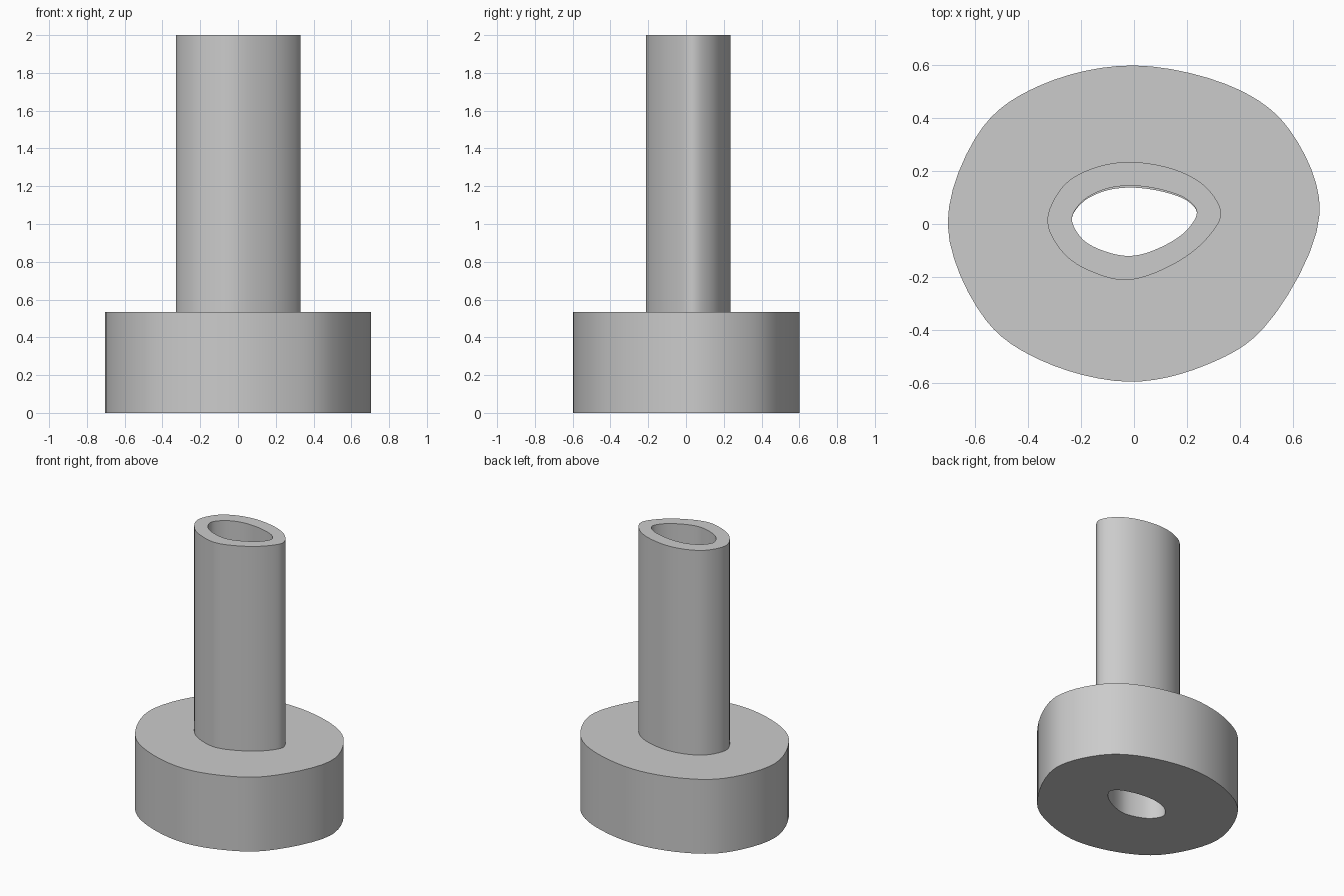
import bpy
import bmesh
import math
from mathutils import Vector

STEPS = 6
SHOULDER = 0.533
TOP = 2.0

# Remove the default object
default_cube = bpy.data.objects.get("Cube")
if default_cube:
    bpy.data.objects.remove(default_cube, do_unlink=True)

# Plain grey material
grey = bpy.data.materials.new("light grey")
grey.use_nodes = True
grey.diffuse_color = (0.6, 0.6, 0.6, 1)
grey.node_tree.nodes["Principled BSDF"].inputs["Base Color"].default_value = grey.diffuse_color


def closed_spline(points):
    """Smooth closed outline passing through the given control points."""
    controls = [Vector(point) for point in points]
    count = len(controls)
    outline = []
    for i in range(count):
        before, start, end, after = (controls[(i + k) % count] for k in (-1, 0, 1, 2))
        # Centripetal tangents keep unevenly spaced points smooth
        span_a = math.sqrt((start - before).length)
        span_b = math.sqrt((end - start).length)
        span_c = math.sqrt((after - end).length)
        leave = ((start - before) / span_a - (end - before) / (span_a + span_b)) * span_b + (end - start)
        arrive = ((after - end) / span_c - (after - start) / (span_b + span_c)) * span_b + (end - start)
        for step in range(STEPS):
            t = step / STEPS
            outline.append(start * (2 * t**3 - 3 * t**2 + 1) + leave * (t**3 - 2 * t**2 + t)
                           + end * (3 * t**2 - 2 * t**3) + arrive * (t**3 - t**2))
    return outline


def build_shell(name, rings):
    """Join a chain of (outline, height) rings with quads."""
    bm = bmesh.new()
    loops = [[bm.verts.new((p.x, p.y, height)) for p in outline] for outline, height in rings]
    for lower, upper in zip(loops, loops[1:]):
        count = len(lower)
        for i in range(count):
            j = (i + 1) % count
            bm.faces.new((lower[i], lower[j], upper[j], upper[i]))
    mesh = bpy.data.meshes.new(name)
    bm.to_mesh(mesh)
    bm.free()
    mesh.materials.append(grey)
    part = bpy.data.objects.new(name, mesh)
    bpy.context.collection.objects.link(part)
    bpy.ops.object.select_all(action="DESELECT")
    part.select_set(True)
    bpy.context.view_layer.objects.active = part
    bpy.ops.object.shade_smooth_by_angle(angle=math.radians(35))
    return part


# Free-form outlines, counter-clockwise from the right-hand end
flange = closed_spline([(.703, .04), (.59, .355), (.4, .507), (0, .6), (-.355, .525), (-.57, .37),
                        (-.705, 0), (-.56, -.365), (-.355, -.515), (-.02, -.597), (.27, -.535), (.49, -.395)])
tube = closed_spline([(.33, .04), (.28, .132), (.172, .2), (-.015, .235), (-.167, .207), (-.27, .141),
                      (-.328, .01), (-.265, -.113), (-.16, -.181), (-.02, -.212), (.17, -.141), (.285, -.045)])
bore = closed_spline([(.238, .045), (.205, .09), (.115, .127), (-.015, .145), (-.118, .129), (-.197, .084),
                      (-.235, .02), (-.197, -.055), (-.13, -.096), (-.016, -.121), (.097, -.09), (.2, -.023)])

# The bore is slightly tighter at the back inside the flange
flange_bore = [Vector((p.x, p.y * 0.95 if p.y > 0 else p.y)) for p in bore]

# Wide base flange with its through hole
build_shell("base_flange", [(bore, SHOULDER), (flange_bore, SHOULDER), (flange_bore, 0),
                            (flange, 0), (flange, SHOULDER), (tube, SHOULDER)])

# Tall hollow stem
build_shell("hollow_stem", [(tube, SHOULDER), (tube, TOP), (bore, TOP), (bore, SHOULDER)])
